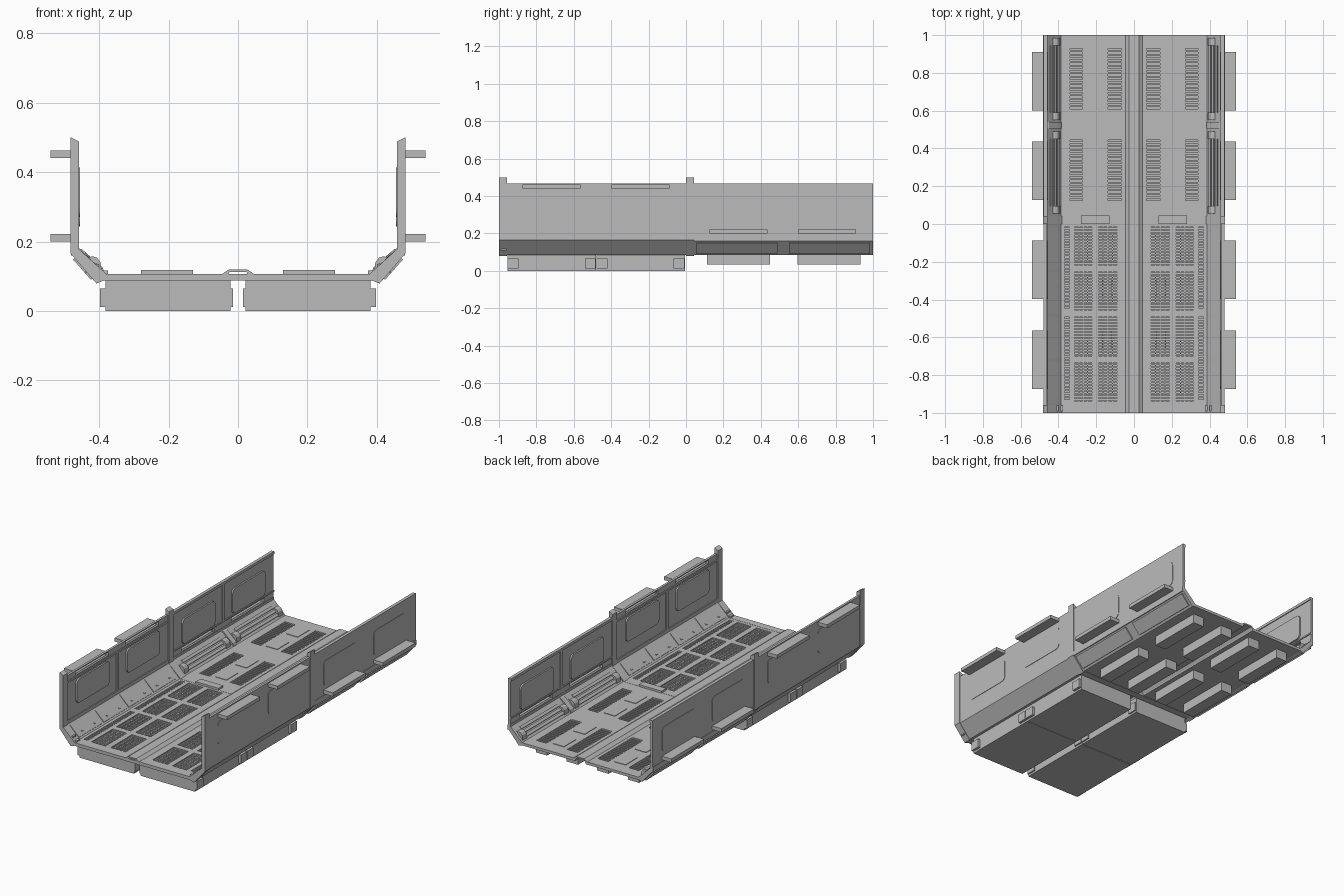
import bpy, bmesh, math

if "Cube" in bpy.data.objects:
    bpy.data.objects.remove(bpy.data.objects["Cube"])

grey = bpy.data.materials.new("panel_grey")
grey.diffuse_color = (0.5, 0.5, 0.5, 1)
grey.use_nodes = True
grey.node_tree.nodes["Principled BSDF"].inputs["Base Color"].default_value = grey.diffuse_color


def finish(name, bm, solid=0.0, offset=-1, recalc=True):
    """Turn a right-half bmesh into an object mirrored across x."""
    if recalc:
        bmesh.ops.recalc_face_normals(bm, faces=bm.faces)
    me = bpy.data.meshes.new(name)
    bm.to_mesh(me)
    bm.free()
    me.materials.append(grey)
    ob = bpy.data.objects.new(name, me)
    bpy.context.collection.objects.link(ob)
    if solid:
        m = ob.modifiers.new("thickness", 'SOLIDIFY')
        m.thickness, m.offset = solid, offset
    m = ob.modifiers.new("mirror", 'MIRROR')
    m.use_mirror_merge = False
    return ob


def add_box(bm, x0, x1, y0, y1, z0, z1, open_dir=None):
    """Box; open_dir removes one side ('top' or 'inner')."""
    v = [bm.verts.new((x, y, z)) for x in (x0, x1) for y in (y0, y1) for z in (z0, z1)]
    sides = {'inner': (0, 1, 3, 2), 'outer': (4, 6, 7, 5), 'front': (0, 4, 5, 1),
             'back': (2, 3, 7, 6), 'bottom': (0, 2, 6, 4), 'top': (1, 5, 7, 3)}
    for key, idx in sides.items():
        if key != open_dir:
            bm.faces.new([v[i] for i in idx])


def boxes(name, specs, open_dir=None, solid=0.0):
    bm = bmesh.new()
    for s in specs:
        add_box(bm, *s, open_dir=open_dir)
    return finish(name, bm, solid)


def add_prism(bm, pts, a, b, axis='y'):
    """Extrude a profile: xz points along y, or yz points along x."""
    put = (lambda p, t: (p[0], t, p[1])) if axis == 'y' else (lambda p, t: (t, p[0], p[1]))
    lo = [bm.verts.new(put(p, a)) for p in pts]
    hi = [bm.verts.new(put(p, b)) for p in pts]
    bm.faces.new(lo)
    bm.faces.new(hi[::-1])
    n = len(pts)
    for i in range(n):
        j = (i + 1) % n
        bm.faces.new((lo[i], hi[i], hi[j], lo[j]))


def prisms(name, pts, spans, axis='y'):
    bm = bmesh.new()
    for a, b in spans:
        add_prism(bm, pts, a, b, axis)
    return finish(name, bm)


def holed_plate(name, u, v, holes, level, thick, plane):
    """Flat plate with rectangular holes, in xy ('z') or yz ('x')."""
    us = sorted(set(list(u) + [c for h in holes for c in h[:2]]))
    vs = sorted(set(list(v) + [c for h in holes for c in h[2:]]))
    bm = bmesh.new()
    put = (lambda a, b: (a, b, level)) if plane == 'z' else (lambda a, b: (level, a, b))
    g = [[bm.verts.new(put(a, b)) for b in vs] for a in us]
    for i in range(len(us) - 1):
        for j in range(len(vs) - 1):
            cu, cv = (us[i] + us[i + 1]) / 2, (vs[j] + vs[j + 1]) / 2
            if not any(h[0] < cu < h[1] and h[2] < cv < h[3] for h in holes):
                bm.faces.new((g[i][j], g[i + 1][j], g[i + 1][j + 1], g[i][j + 1]))
    bmesh.ops.delete(bm, geom=[w for w in bm.verts if not w.link_faces], context='VERTS')
    return finish(name, bm, thick, -1, recalc=False)


def round_rect(y0, y1, z0, z1, r=0.025):
    pts = []
    for cy, cz, s in ((y1 - r, z1 - r, 0), (y0 + r, z1 - r, 90), (y0 + r, z0 + r, 180), (y1 - r, z0 + r, 270)):
        for k in range(5):
            t = math.radians(s + k * 22.5)
            pts.append((cy + r * math.cos(t), cz + r * math.sin(t)))
    return pts


FRONT_BAYS = ((-0.874, -0.564), (-0.398, -0.088))
BACK_BAYS = ((0.126, 0.436), (0.60, 0.91))

# U-shaped frame ribs
rib = [(0, .088), (.385, .088), (.408, .079), (.482, .165), (.482, .5), (.458, .488),
       (.458, .178), (.38, .107), (0, .107)]
prisms("frame_ribs", rib, ((-1, -.957), (0, .042)))
boxes("rib_floor_pads", [(.13, .28, .0, .045, .105, .118)])
boxes("rib_corner_blocks", [(.375, .41, -.99, -.96, .1, .116), (.40, .44, -.99, -.96, .11, .135)])

# Side walls with slots for the outer light boxes
for part, ys, bays, slot, pad in (("front", (-.96, 0), FRONT_BAYS, (.441, .462), (.27, .414)),
                                  ("back", (.04, 1), BACK_BAYS, (.2, .222), (.243, .393))):
    slots = [(a, b, slot[0], slot[1]) for a, b in bays]
    holed_plate(part + "_wall", ys, (.17, .468), slots, .478, .014, 'x')
    boxes(part + "_light_box", [(.475, .54, a, b, slot[0], slot[1]) for a, b in bays], 'inner', .003)
    bm = bmesh.new()
    for a, b in bays:
        add_prism(bm, round_rect(a, b, *pad), .455, .4805, 'x')
    finish(part + "_window_panel", bm)
# Rails along the walls
boxes("wall_rails", [(.459, .466, -.957, 0, .425, .436), (.459, .466, .042, 1, .452, .468),
                     (.459, .466, .042, 1, .228, .236), (.476, .481, .042, 1, .16, .19),
                     (.459, .466, -.957, 0, .18, .2),
                     (.459, .466, -.49, -.47, .2, .43), (.459, .466, .51, .53, .236, .452)])

# Slanted lower sides
slant = [(.388, .09), (.408, .084), (.478, .164), (.478, .195), (.462, .195), (.462, .181), (.384, .104)]
prisms("slanted_side", slant, ((-.957, 0), (.042, 1)))
# Thin plates on the front slants
plate = [(.394, .113), (.455, .1705), (.452, .1745), (.391, .117)]
prisms("slant_plates", plate, [(-.945 + i * .236, -.945 + i * .236 + .215) for i in range(4)])
ticks = [(.405, .128), (.412, .134), (.409, .139), (.402, .133)]
prisms("slant_ticks", ticks, [(-.90 + i * .118, -.885 + i * .118) for i in range(8)])
# Raised conduit bars on the back slants, split by a short rib
bar = [(.398, .112), (.398, .14), (.41, .155), (.447, .157), (.455, .172)]
bar_bays = ((.055, .49), (.55, .985))
for i, (a, b) in enumerate(bar_bays):
    bm = bmesh.new()
    add_prism(bm, [(.392, .110), (.396, .14), (.406, .153), (.418, .157), (.430, .155), (.44, .165)], a, a + .04)
    add_prism(bm, [(.392, .110), (.396, .14), (.406, .153), (.418, .157), (.430, .155), (.44, .165)], b - .04, b)
    for x, z in ((.398, .114), (.416, .131), (.434, .148)):
        add_prism(bm, [(x, z), (x + .012, z + .011), (x + .006, z + .02), (x - .006, z + .009)], a + .04, b - .04)
    finish("conduit_bars_%d" % (i + 1), bm)
prisms("conduit_rib", [(.384, .104), (.39, .125), (.45, .178), (.462, .181)], ((.505, .54),))
# Outer plates under the back slants
outer = [(.418, .094), (.424, .09), (.476, .149), (.468, .153)]
prisms("slant_outer_plates", outer, bar_bays)

# Centre spine
spine = [(.046, .094), (.046, .106), (.026, .12), (0, .12), (0, .112), (.024, .112), (.036, .094)]
prisms("centre_spine", spine, ((-1, 1),))

# Front floor with grate openings
cols = ((.09, .188), (.222, .315))
rows = ((-.937, -.735), (-.70, -.492), (-.455, -.254), (-.217, -.016))
strips = ((-.937, -.492), (-.455, -.016))
holes = [c + r for c in cols for r in rows] + [(.341, .368) + s for s in strips]
holed_plate("front_floor", (.034, .39), (-.957, 0), holes, .106, .012, 'z')
bars = []
for x0, x1 in cols:
    for y0, y1 in rows:
        n = 13
        for k in range(n):
            y = y0 + (y1 - y0) * (k + .5) / n
            bars.append((x0, x1, y - .0045, y + .0045, .095, .101))
        for k in (1, 2, 3):
            x = x0 + (x1 - x0) * k / 4
            bars.append((x - .003, x + .003, y0, y1, .094, .103))
boxes("floor_grates", bars)
boxes("edge_grates", [(.341, .368, s[0] + k * .0178, s[0] + k * .0178 + .009, .096, .104)
                      for s in strips for k in range(25)])

# Service boxes under the front floor, with corner clips
boxes("under_floor_box", [(.022, .382, -.954, -.482, 0, .095), (.022, .382, -.478, -.006, 0, .095)], 'top', .006)
clip_y = ((-.954, -.895), (-.54, -.484), (-.478, -.42), (-.066, -.008))
boxes("box_clips", [(x, x + w, a, b, .012, .065) for a, b in clip_y for x, w in ((.38, .017), (.014, .01))])
boxes("box_machinery", [(.12, .17, y - .05, y + .05, .006, .07) for y in (-.61, -.34)])

# Back floor with slatted vents and inset lids
vents = [c + r for c in ((.066, .137), (.272, .339)) for r in ((.116, .446), (.60, .93))]
holed_plate("back_floor", (.034, .39), (.042, 1), vents, .106, .016, 'z')
boxes("vent_slats", [(x0, x1, y0 + k * .0194, y0 + k * .0194 + .0095, .095, .104)
                     for x0, x1, y0, y1 in vents for k in range(17)])
boxes("vent_trays", [(x0 - .003, x1 + .003, y0 - .004, y1 + .002, .034, .092) for x0, x1, y0, y1 in vents], 'top', .004)
boxes("floor_lids", [(.167, .24, a, b, .1, .109) for a, b in ((.13, .238), (.32, .434), (.61, .72), (.804, .915))])
